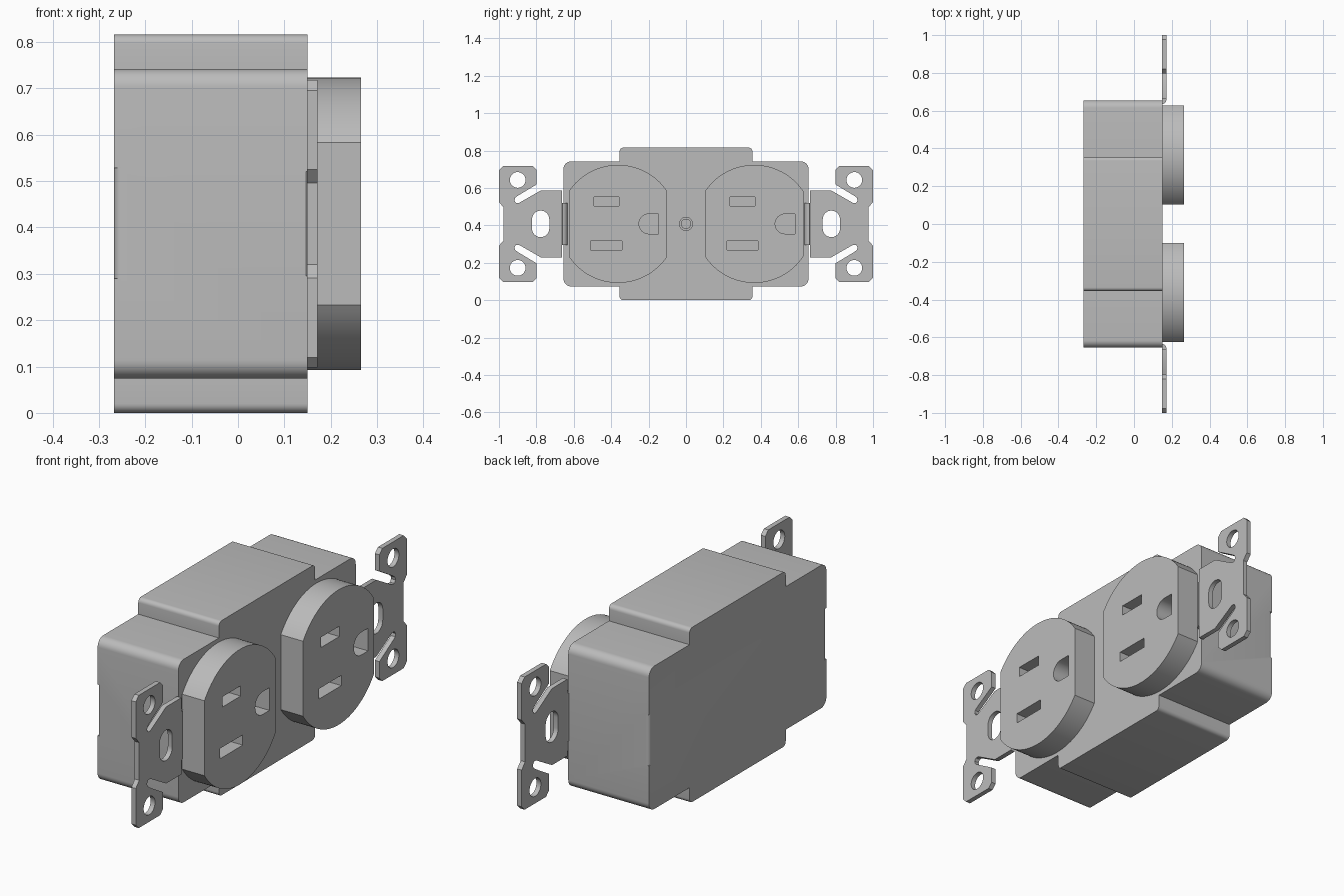
import bpy, bmesh, math
from mathutils import Vector

if "Cube" in bpy.data.objects:
    bpy.data.objects.remove(bpy.data.objects["Cube"], do_unlink=True)

MID = 0.408      # height of the centre line
FACE = 0.15      # front plane of the housing
BACK = -0.267

grey = bpy.data.materials.new("plain grey")
grey.use_nodes = True
grey.diffuse_color = (0.5, 0.5, 0.5, 1)
grey.node_tree.nodes["Principled BSDF"].inputs["Base Color"].default_value = (0.5, 0.5, 0.5, 1)


def along_x(a, b, c):
    return (c, a, b)


def along_z(a, b, c):
    return (a, b, c)


def prism(name, points, low, high, place=along_x):
    """Extrude a flat outline between two planes."""
    bm = bmesh.new()
    base = bm.faces.new([bm.verts.new(place(a, b, low)) for a, b in points])
    moved = bmesh.ops.extrude_face_region(bm, geom=[base])["geom"]
    shift = Vector(place(0, 0, high - low))
    bmesh.ops.translate(bm, vec=shift, verts=[v for v in moved if isinstance(v, bmesh.types.BMVert)])
    bmesh.ops.recalc_face_normals(bm, faces=bm.faces)
    mesh = bpy.data.meshes.new(name)
    bm.to_mesh(mesh)
    bm.free()
    mesh.materials.append(grey)
    obj = bpy.data.objects.new(name, mesh)
    bpy.context.collection.objects.link(obj)
    return obj


def activate(obj):
    bpy.ops.object.select_all(action="DESELECT")
    obj.select_set(True)
    bpy.context.view_layer.objects.active = obj


def cut(obj, cutter):
    cutter.hide_render = True
    mod = obj.modifiers.new("cut", "BOOLEAN")
    mod.operation, mod.solver, mod.object = "DIFFERENCE", "EXACT", cutter
    activate(obj)
    bpy.ops.object.modifier_apply(modifier=mod.name)
    bpy.data.objects.remove(cutter, do_unlink=True)


def smooth(obj):
    activate(obj)
    bpy.ops.object.shade_smooth_by_angle(angle=math.radians(30))


def arc(cy, cz, r, start, end, steps):
    angles = [math.radians(start + (end - start) * i / steps) for i in range(steps + 1)]
    return [(cy + r * math.cos(t), cz + r * math.sin(t)) for t in angles]


def circle(cy, cz, r, steps=40):
    return arc(cy, cz, r, 0, 360, steps)[:-1]


def rect(y0, y1, z0, z1):
    return [(y0, z0), (y1, z0), (y1, z1), (y0, z1)]


def mirrored(points):
    """Close a half outline by reflecting it across the centre line."""
    full = points + [(y, -z) for y, z in reversed(points)]
    return [(y, MID + z) for y, z in full]


# Housing: wide body with a taller middle block
quarter = arc(0.615, 0.294, 0.04, 0, 90, 8) + [(0.355, 0.334)] + arc(0.335, 0.388, 0.02, 0, 90, 6)
half = quarter + [(-y, z) for y, z in reversed(quarter)]
housing = prism("housing", mirrored(half), BACK, FACE)

# Rounded relief on the back edge of each end
for side in (-1, 1):
    r = 0.016
    curve = [(BACK + r - r * math.sin(math.radians(t)), side * (0.655 - r + r * math.cos(math.radians(t))))
             for t in range(0, 91, 15)]
    corner = [(BACK - 0.02, side * (0.655 - r)), (BACK - 0.02, side * 0.68), (BACK + r, side * 0.68)]
    cut(housing, prism("relief_cutter", curve + corner, 0.29, 0.528, along_z))

# Countersunk screw hole in the middle
cut(housing, prism("screw_head_cutter", circle(0, MID, 0.035), FACE - 0.012, FACE + 0.05))
cut(housing, prism("screw_cutter", circle(0, MID, 0.025), FACE - 0.1, FACE + 0.05))
smooth(housing)

# Two outlet faces: discs with flat sides, each with two slots and a ground hole
for label, cy in (("right", -0.3635), ("left", 0.3645)):
    radius, flat = 0.3155, 0.2625
    a = math.degrees(math.acos(flat / radius))
    outline = arc(cy, MID, radius, a, 180 - a, 32) + arc(cy, MID, radius, 180 + a, 360 - a, 32)
    outlet = prism(label + "_outlet_face", outline, FACE - 0.002, 0.265)
    ground = arc(cy + 0.165, MID, 0.053, 90, 270, 16) + [(cy + 0.217, MID - 0.053), (cy + 0.217, MID + 0.053)]
    holes = [rect(cy - 0.129, cy + 0.005, 0.503, 0.551),
             rect(cy - 0.146, cy + 0.02, 0.268, 0.316),
             ground]
    for hole in holes:
        cut(outlet, prism("slot_cutter", hole, 0.175, 0.3))
    smooth(outlet)

# Mounting straps with ears, angled slots, holes and a bend into the housing
ear = [(-1, 0.117), (-1, 0.288), (-0.978, 0.31), (-0.82, 0.31), (-0.798, 0.288), (-0.798, 0.211)]
slot_end = [(-0.9, 0.15), (-0.914, 0.139), (-0.917, 0.125), (-0.909, 0.112), (-0.893, 0.112)]
neck = [(-0.776, 0.179), (-0.663, 0.179)]
strap_half = [(-0.975, 0.088)] + ear + slot_end + neck
for label, side in (("right", 1), ("left", -1)):
    strap = prism(label + "_strap", [(side * y, z) for y, z in mirrored(strap_half)], FACE - 0.001, 0.172)
    for z in (-0.235, 0.235):
        cut(strap, prism("ear_hole_cutter", circle(side * -0.9, MID + z, 0.042), 0.1, 0.2))
    oval = arc(-0.777, MID + 0.025, 0.046, 0, 180, 16) + arc(-0.777, MID - 0.025, 0.046, 180, 360, 16)
    cut(strap, prism("oval_cutter", [(side * y, z) for y, z in oval], 0.1, 0.2))
    smooth(strap)
    bend = [(x, side * y) for x, y in arc(0.144, -0.661, 0.028, 0, 90, 8)]
    bend += [(0.144, side * -0.645), (FACE, side * -0.664)]
    smooth(prism(label + "_strap_bend", bend, MID - 0.113, MID + 0.113, along_z))
